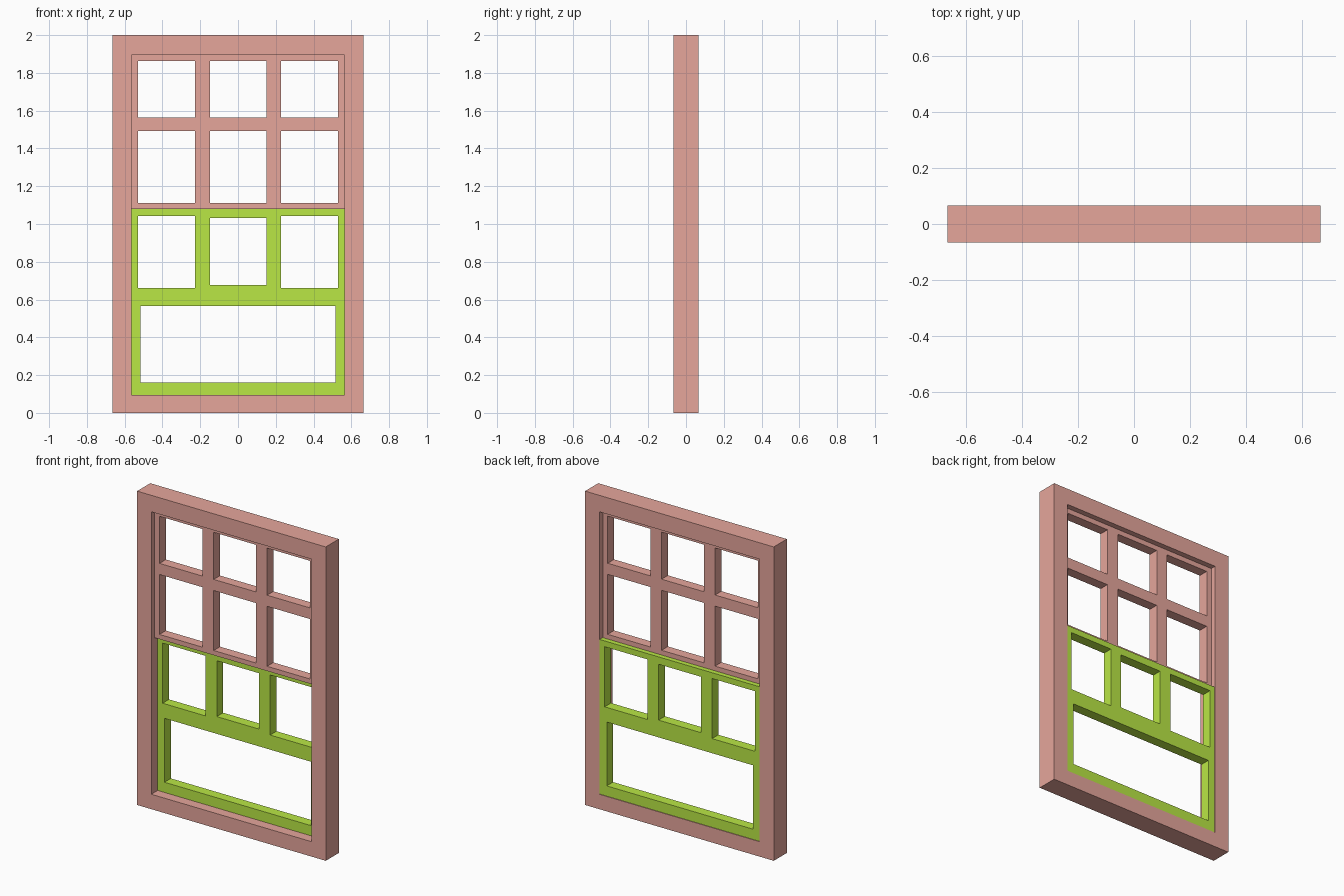
import bpy, bmesh

if "Cube" in bpy.data.objects:
    bpy.data.objects.remove(bpy.data.objects["Cube"])


def material(name, rgb):
    m = bpy.data.materials.new(name)
    m.diffuse_color = (*rgb, 1.0)
    m.use_nodes = True
    m.node_tree.nodes["Principled BSDF"].inputs["Base Color"].default_value = m.diffuse_color
    return m


def panel(name, rect, holes, y0, y1, mat):
    """Slab in the XZ plane, from y0 to y1, with rectangular openings.
    Rectangles are (x0, x1, z0, z1)."""
    rects = [rect] + holes
    xs = sorted({x for r in rects for x in r[:2]})
    zs = sorted({z for r in rects for z in r[2:]})
    bm = bmesh.new()
    grid = {(x, z): bm.verts.new((x, y0, z)) for x in xs for z in zs}
    for xa, xb in zip(xs, xs[1:]):
        for za, zb in zip(zs, zs[1:]):
            cx, cz = (xa + xb) / 2, (za + zb) / 2
            if not any(a < cx < b and c < cz < d for a, b, c, d in holes):
                bm.faces.new([grid[p] for p in ((xa, za), (xb, za), (xb, zb), (xa, zb))])
    bmesh.ops.delete(bm, geom=[v for v in bm.verts if not v.link_faces], context='VERTS')
    ext = bmesh.ops.extrude_face_region(bm, geom=bm.faces[:])
    moved = [g for g in ext["geom"] if isinstance(g, bmesh.types.BMVert)]
    bmesh.ops.translate(bm, verts=moved, vec=(0, y1 - y0, 0))
    bmesh.ops.recalc_face_normals(bm, faces=bm.faces[:])
    me = bpy.data.meshes.new(name)
    bm.to_mesh(me)
    bm.free()
    me.materials.append(mat)
    ob = bpy.data.objects.new(name, me)
    bpy.context.collection.objects.link(ob)
    return ob


red = material("red_paint", (0.79, 0.38, 0.33))
green = material("green_paint", (0.49, 0.80, 0.06))

W, X = 0.665, 0.565          # outer and inner half widths of the frame
Z0, MEET, Z1 = 0.095, 1.08, 1.895
left, middle, right = (-0.53, -0.227), (-0.148, 0.15), (0.228, 0.53)

# Outer frame
panel("window_frame", (-W, W, 0, 2), [(-X, X, Z0, Z1)], -0.066, 0.066, red)

# Upper sash: two rows of three panes, set toward the front
upper_holes = [(*col, *row) for col in (left, middle, right)
               for row in ((1.11, 1.492), (1.563, 1.863))]
panel("upper_sash", (-X, X, MEET, Z1), upper_holes, -0.033, 0.031, red)

# Lower sash: three panes above one wide opening, set toward the back
lower_holes = [(*left, 0.66, 1.043), (*middle, 0.677, 1.033), (*right, 0.66, 1.043),
               (-0.517, 0.515, 0.16, 0.567)]
panel("lower_sash", (-X, X, Z0, MEET), lower_holes, -0.002, 0.062, green)
